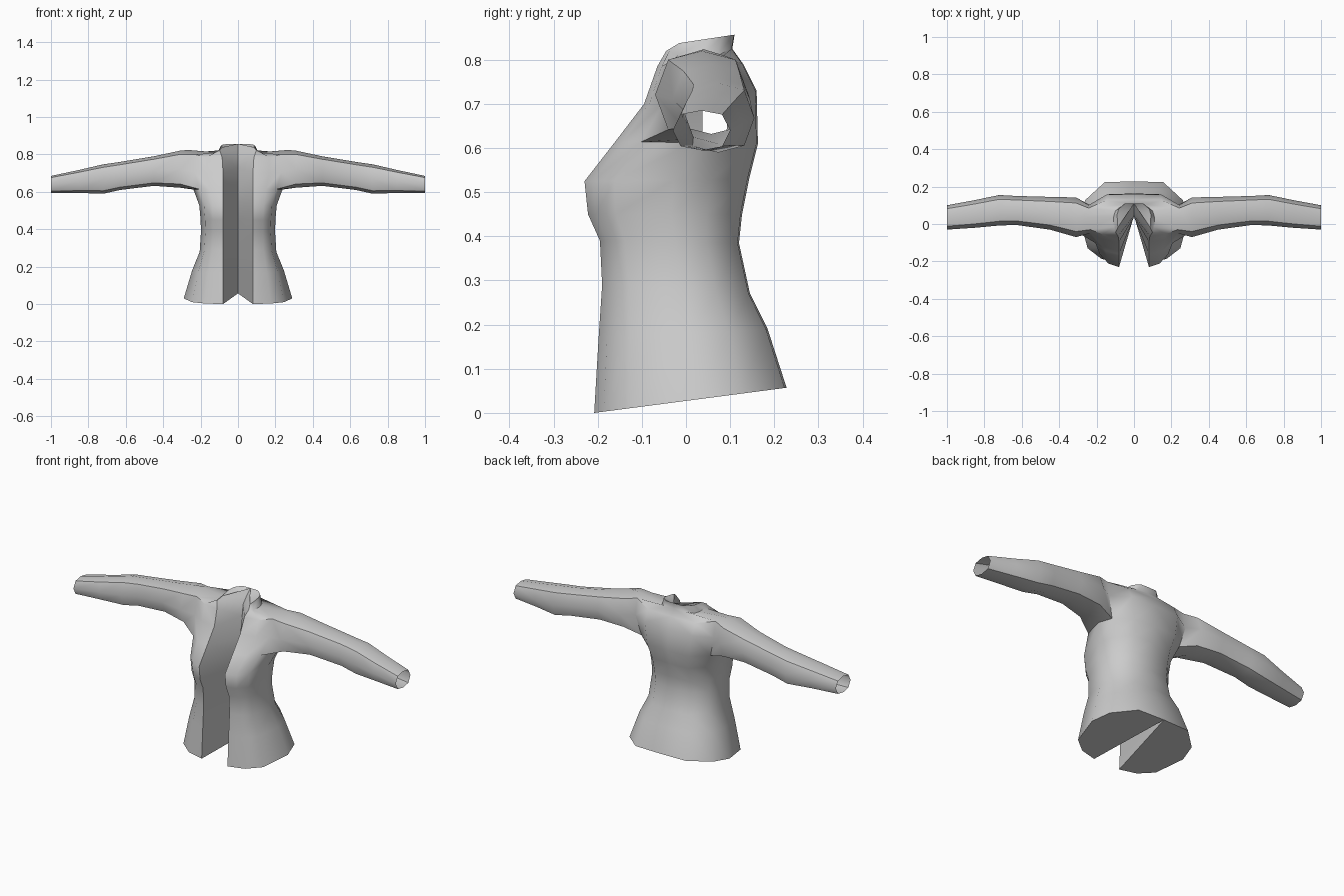
import bpy, bmesh, math

if "Cube" in bpy.data.objects:
    bpy.data.objects.remove(bpy.data.objects["Cube"])

cloth = bpy.data.materials.new("grey_cloth")
cloth.diffuse_color = (0.6, 0.6, 0.6, 1)
cloth.use_nodes = True
cloth.node_tree.nodes["Principled BSDF"].inputs["Base Color"].default_value = cloth.diffuse_color

# Torso rows: front z, back z, half width, front y, back y, front edge x
ROWS = [
    (0.00, 0.057, 0.29, -0.208, 0.228, 0.08),
    (0.17, 0.19, 0.245, -0.198, 0.185, 0.08),
    (0.29, 0.27, 0.205, -0.19, 0.145, 0.08),
    (0.39, 0.385, 0.198, -0.195, 0.12, 0.08),
    (0.45, 0.45, 0.20, -0.222, 0.127, 0.08),
    (0.525, 0.53, 0.207, -0.23, 0.143, 0.08),
    (0.615, 0.61, 0.238, -0.16, 0.163, 0.08),
    (0.70, 0.73, 0.27, -0.095, 0.16, 0.08),
    (0.785, 0.79, 0.27, -0.065, 0.13, 0.085),
    (0.82, 0.825, 0.11, -0.045, 0.105, 0.098),
    (0.838, 0.857, 0.09, -0.015, 0.11, 0.085),
]
# Depth of the centre fold behind the front opening, one per row
FOLD = [0.228, 0.17, 0.115, 0.075, 0.058, 0.045, 0.037, 0.037, 0.045, 0.075, 0.11]
# Sleeve sections: x, front y, back y, bottom z, top z
SLEEVE = [
    (0.31, -0.07, 0.142, 0.622, 0.82),
    (0.45, -0.03, 0.145, 0.632, 0.79),
    (0.63, -0.005, 0.15, 0.61, 0.76),
    (0.72, -0.008, 0.155, 0.59, 0.747),
    (0.85, -0.02, 0.128, 0.594, 0.717),
    (1.00, -0.03, 0.10, 0.595, 0.685),
]


def torso_row(i):
    """Seven points from the front edge round the side to the back centre."""
    zf, zb, w, yf, yb, x0 = ROWS[i]
    d, s = yb - yf, w - x0
    flat = [(x0, 0), (x0 + 0.45 * s, 0.05), (x0 + 0.8 * s, 0.18), (w, 0.54),
            (0.9 * w, 0.77), (0.54 * w, 0.99), (0, 1)]
    pts = [[x, yf + t * d, zf + t * (zb - zf)] for x, t in flat]
    if i == 8:                      # raised shoulder ridge
        pts[2][2], pts[3][2], pts[4][2] = 0.80, 0.824, 0.81
    if i == 9:                      # dip at the base of the collar
        for j in (2, 3, 4):
            pts[j][2] = 0.81
    return pts


def finish(name, bm, smooth=True):
    me = bpy.data.meshes.new(name)
    bm.to_mesh(me)
    bm.free()
    ob = bpy.data.objects.new(name, me)
    bpy.context.collection.objects.link(ob)
    me.materials.append(cloth)
    bpy.context.view_layer.objects.active = ob
    ob.select_set(True)
    m = ob.modifiers.new("mirror", 'MIRROR')
    m.use_clip = True
    bpy.ops.object.modifier_apply(modifier=m.name)
    if smooth:
        bpy.ops.object.shade_smooth_by_angle(angle=math.radians(50))
    ob.select_set(False)
    return ob


# Jacket shell with armholes and sleeves
bm = bmesh.new()
grid = [[bm.verts.new(p) for p in torso_row(i)] for i in range(len(ROWS))]
for i in range(len(ROWS) - 1):
    for j in range(6):
        if not (i in (6, 7) and j in (2, 3)):
            bm.faces.new((grid[i][j], grid[i][j + 1], grid[i + 1][j + 1], grid[i + 1][j]))
loop = [grid[r][c] for r, c in ((6, 2), (6, 3), (6, 4), (7, 4), (8, 4), (8, 3), (8, 2), (7, 2))]
UNIT = [(-.72, -.8), (0, -1), (.72, -.8), (1, 0), (.72, .8), (0, 1), (-.72, .8), (-1, 0)]
for x, yf, yb, zb, zt in SLEEVE:
    ring = [bm.verts.new((x, (yf + yb) / 2 + u * (yb - yf) / 2, (zb + zt) / 2 + v * (zt - zb) / 2))
            for u, v in UNIT]
    for k in range(8):
        n = (k + 1) % 8
        bm.faces.new((loop[k], loop[n], ring[n], ring[k]))
    loop = ring
bmesh.ops.recalc_face_normals(bm, faces=bm.faces)
finish("jacket_shell", bm)

# Inner facing running from the front edge back to the centre fold
bm = bmesh.new()
edge, fold = [], []
for i, row in enumerate(ROWS):
    edge.append(bm.verts.new(torso_row(i)[0]))
    fold.append(bm.verts.new((0, FOLD[i], row[1])))
for i in range(len(ROWS) - 1):
    bm.faces.new((fold[i], edge[i], edge[i + 1], fold[i + 1]))
# Collar lining between the facing and the top collar edge
top = [bm.verts.new(p) for p in torso_row(10)[1:6]]
ring = [edge[-1]] + top + [fold[-1]]
for a, b in zip(ring, ring[1:-1]):
    bm.faces.new((fold[-2], a, b))
bm.faces.new((fold[-2], ring[-2], ring[-1]))
finish("front_facing", bm)

# Flat panel closing the hem
bm = bmesh.new()
f = bm.faces.new([bm.verts.new(p) for p in torso_row(0)])
f.normal_update()
if f.normal.z > 0:
    f.normal_flip()
finish("hem_panel", bm, smooth=False)
